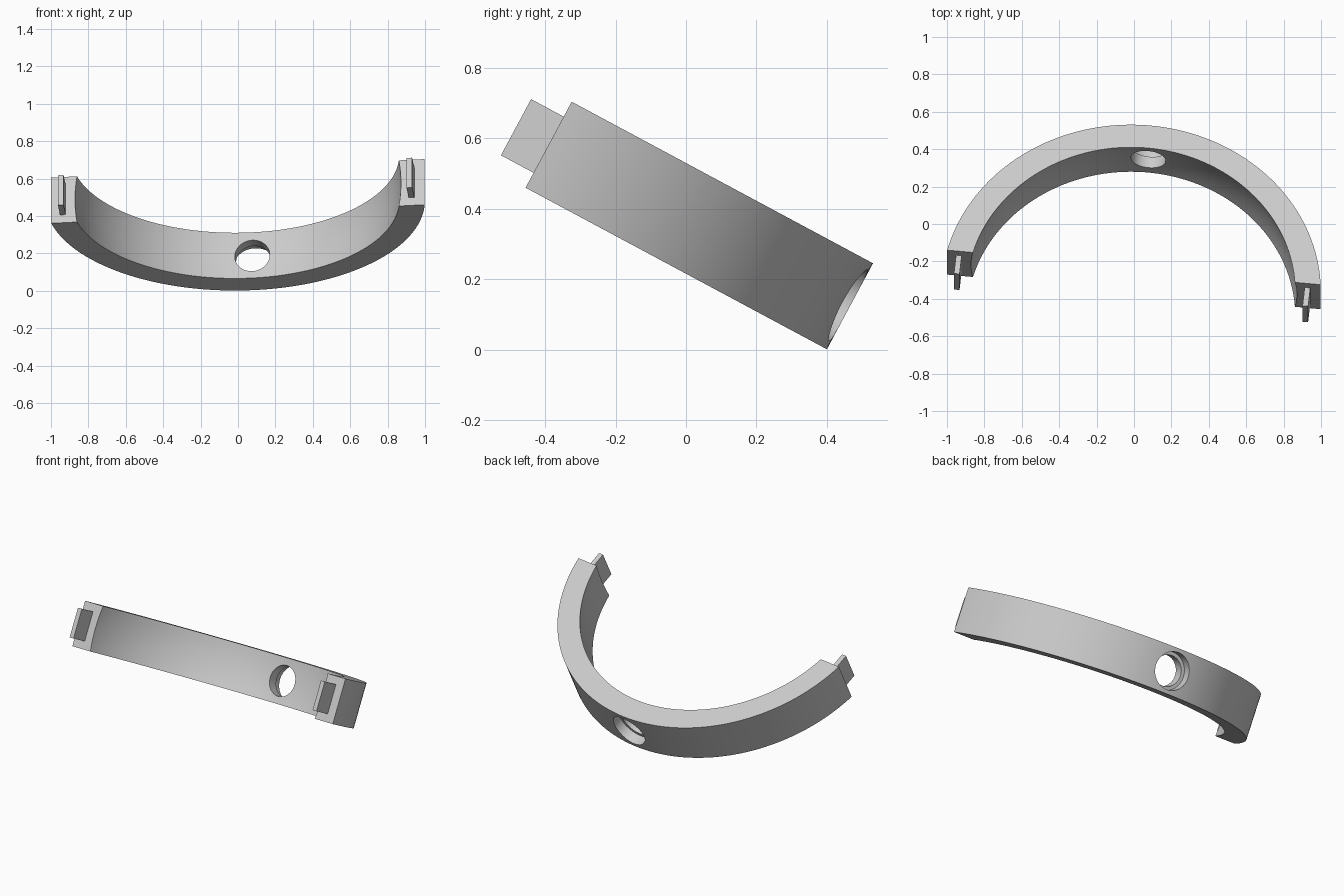
import bpy, bmesh, math
from mathutils import Matrix, Vector

cube = bpy.data.objects.get("Cube")
if cube:
    bpy.data.objects.remove(cube, do_unlink=True)

OUTER, INNER, HALF = 1.015, 0.889, 0.1385   # band radii and half height
CUT = 0.15                                  # level of the flat band ends
POSE = (Matrix.Translation((-0.016, -0.429, 0.603))
        @ Matrix.Rotation(math.radians(-28.2), 4, 'X')
        @ Matrix.Rotation(math.radians(-6), 4, 'Z'))

grey = bpy.data.materials.new("plain grey")
grey.use_nodes = True
grey.diffuse_color = (0.6, 0.6, 0.6, 1)
grey.node_tree.nodes["Principled BSDF"].inputs["Base Color"].default_value = grey.diffuse_color


def make_object(name, bm):
    bmesh.ops.recalc_face_normals(bm, faces=bm.faces)
    mesh = bpy.data.meshes.new(name)
    bm.to_mesh(mesh)
    bm.free()
    mesh.materials.append(grey)
    obj = bpy.data.objects.new(name, mesh)
    bpy.context.collection.objects.link(obj)
    obj.matrix_world = POSE
    return obj


# Band: straight outside, gently hollow (spherical) inside
bm = bmesh.new()
profile = [(OUTER, -HALF), (OUTER, HALF)]
for i in range(9):
    z = HALF * (1 - i / 4)
    profile.append((math.sqrt(INNER ** 2 - z ** 2), z))
verts = [bm.verts.new((x, 0, z)) for x, z in profile]
face = bm.faces.new(verts)
bmesh.ops.spin(bm, geom=[face] + list(face.edges) + verts, cent=(0, 0, 0),
               axis=(0, 0, 1), angle=math.pi, steps=128)
bmesh.ops.remove_doubles(bm, verts=bm.verts, dist=1e-5)
# Flat parallel ends
cut = bmesh.ops.bisect_plane(bm, geom=bm.verts[:] + bm.edges[:] + bm.faces[:],
                             plane_co=(0, CUT, 0), plane_no=(0, -1, 0), clear_outer=True)
rim = [e for e in cut["geom_cut"] if isinstance(e, bmesh.types.BMEdge)]
bmesh.ops.edgeloop_fill(bm, edges=rim)
band = make_object("curved_band", bm)


# Through hole with a wider recess on the outside
def drill(name, radius, start, end):
    bm = bmesh.new()
    place = Matrix.Translation((0, (start + end) / 2, 0)) @ Matrix.Rotation(math.pi / 2, 4, 'X')
    bmesh.ops.create_cone(bm, cap_ends=True, segments=48, radius1=radius,
                          radius2=radius, depth=end - start, matrix=place)
    cutter = make_object(name, bm)
    cutter.hide_render = True
    mod = band.modifiers.new(name, 'BOOLEAN')
    mod.operation = 'DIFFERENCE'
    mod.solver = 'EXACT'
    mod.object = cutter
    bpy.context.view_layer.objects.active = band
    bpy.ops.object.modifier_apply(modifier=mod.name)
    bpy.data.objects.remove(cutter, do_unlink=True)


drill("hole_cutter", 0.094, 0.7, 1.2)
drill("recess_cutter", 0.115, 0.95, 1.2)

bpy.ops.object.select_all(action='DESELECT')
band.select_set(True)
bpy.context.view_layer.objects.active = band
bpy.ops.object.shade_smooth_by_angle(angle=math.radians(30))

# Thin tabs on the band ends
for side, name in ((-1, "right_tab"), (1, "left_tab")):
    bm = bmesh.new()
    bmesh.ops.create_cube(bm, size=1)
    bmesh.ops.scale(bm, verts=bm.verts, vec=(0.03, 0.141, 0.181))
    bmesh.ops.translate(bm, verts=bm.verts,
                        vec=Vector((side * 0.937 - 0.004, CUT - 0.041, 0)))
    make_object(name, bm)
